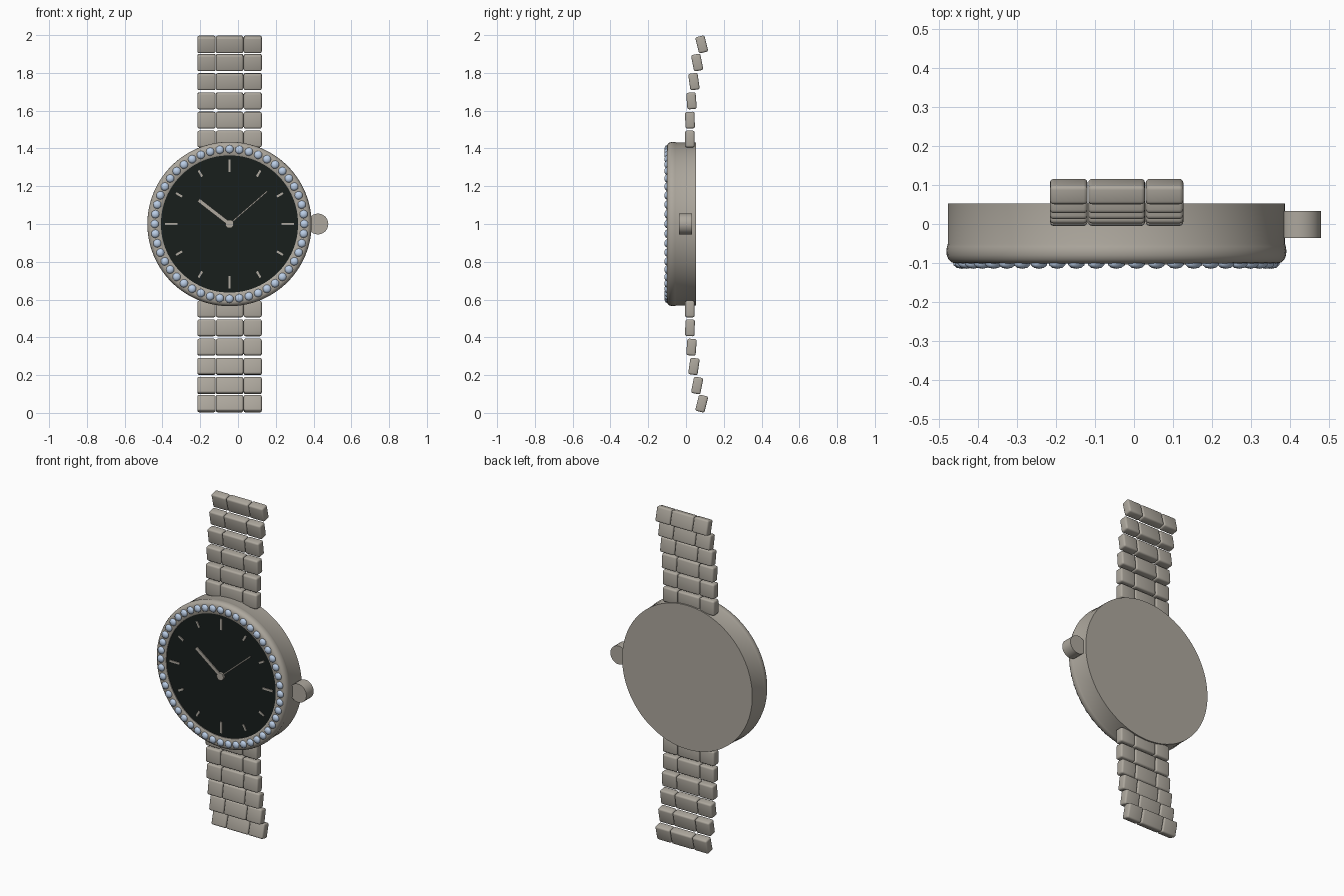
import bpy, bmesh, math
from math import sin, cos, pi, radians
from mathutils import Matrix, Vector

if "Cube" in bpy.data.objects:
    bpy.data.objects.remove(bpy.data.objects["Cube"])

CX, CZ = -0.045, 1.0  # centre of the watch face


def material(name, rgb):
    m = bpy.data.materials.new(name)
    m.diffuse_color = (*rgb, 1)
    m.use_nodes = True
    m.node_tree.nodes["Principled BSDF"].inputs["Base Color"].default_value = m.diffuse_color
    return m


METAL = material("warm_steel", (0.42, 0.39, 0.34))
BLACK = material("dial_black", (0.009, 0.013, 0.012))
GEM = material("pale_blue_gem", (0.50, 0.62, 0.80))


def finish(bm, name, mat):
    bmesh.ops.recalc_face_normals(bm, faces=bm.faces)
    for f in bm.faces:
        f.smooth = True
    me = bpy.data.meshes.new(name)
    bm.to_mesh(me)
    bm.free()
    me.set_sharp_from_angle(angle=radians(30))
    me.materials.append(mat)
    ob = bpy.data.objects.new(name, me)
    bpy.context.collection.objects.link(ob)
    return ob


def lathe(name, profile, mat, cx=CX, n=96):
    """Spin (radius, y) points about the y axis, capping open ends."""
    bm = bmesh.new()
    rings = [[bm.verts.new((cx + r * sin(2 * pi * i / n), y, CZ + r * cos(2 * pi * i / n)))
              for i in range(n)] for r, y in profile]
    for a, b in zip(rings, rings[1:]):
        for i in range(n):
            j = (i + 1) % n
            bm.faces.new((a[i], a[j], b[j], b[i]))
    bm.faces.new(rings[0])
    bm.faces.new(rings[-1])
    return finish(bm, name, mat)


def add_box(bm, size, matrix, bevel=0):
    part = bmesh.new()
    bmesh.ops.create_cube(part, size=1, matrix=Matrix.Diagonal((*size, 1)))
    if bevel:
        bmesh.ops.bevel(part, geom=part.edges[:], offset=bevel, segments=3,
                        profile=0.5, affect='EDGES')
    part.transform(matrix)
    tmp = bpy.data.meshes.new("tmp")
    part.to_mesh(tmp)
    part.free()
    bm.from_mesh(tmp)
    bpy.data.meshes.remove(tmp)


def add_bar(bm, clock_angle, r0, r1, width, y, depth):
    """Radial bar on the dial; clock_angle is clockwise from twelve."""
    m = (Matrix.Translation((CX, y, CZ)) @ Matrix.Rotation(clock_angle, 4, 'Y')
         @ Matrix.Translation((0, 0, (r0 + r1) / 2)))
    add_box(bm, (width, depth, r1 - r0), m)


# Case with rounded bezel and shallow recess for the dial
lathe("case", [(0.431, 0.053), (0.431, -0.05), (0.4335, -0.058), (0.435, -0.068),
               (0.434, -0.08), (0.430, -0.09), (0.422, -0.098), (0.412, -0.101),
               (0.370, -0.101), (0.363, -0.097), (0.363, -0.088)], METAL)
lathe("dial", [(0.363, -0.08), (0.363, -0.092)], BLACK)

# Crown: short disc at three o'clock
lathe("crown", [(0.055, 0.033), (0.055, -0.036)], METAL, cx=0.423, n=48)

# Gem ring
bm = bmesh.new()
for i in range(48):
    a = 2 * pi * i / 48
    m = (Matrix.Translation((CX + 0.396 * sin(a), -0.101, CZ + 0.396 * cos(a)))
         @ Matrix.Diagonal((1, 0.62, 1, 1)))
    bmesh.ops.create_icosphere(bm, subdivisions=2, radius=0.022, matrix=m)
finish(bm, "bezel_gems", GEM)

# Hour markers, longer at the quarters
bm = bmesh.new()
for h in range(12):
    if h % 3 == 0:
        add_bar(bm, h * pi / 6, 0.275, 0.342, 0.012, -0.093, 0.006)
    else:
        add_bar(bm, h * pi / 6, 0.290, 0.327, 0.011, -0.093, 0.006)
finish(bm, "hour_markers", METAL)

# Hands and hub
bm = bmesh.new()
add_bar(bm, math.atan2(-31, 24), 0, 0.207, 0.020, -0.098, 0.005)
finish(bm, "hour_hand", METAL)
bm = bmesh.new()
add_bar(bm, math.atan2(38, 33), 0, 0.266, 0.007, -0.102, 0.004)
finish(bm, "minute_hand", METAL)
lathe("hand_hub", [(0.022, -0.09), (0.022, -0.106)], METAL, n=32)

# Bracelet rows: (distance from centre, y, tilt in degrees), mirrored above and below
ROWS = [(0.450, 0.020, 0), (0.550, 0.021, 1.5), (0.652, 0.029, 4.5),
        (0.754, 0.042, 8), (0.855, 0.059, 11), (0.951, 0.083, 14)]
COLUMNS = [(-0.215, -0.119), (-0.117, 0.028), (0.030, 0.126)]
for side, name in ((1, "upper_bracelet"), (-1, "lower_bracelet")):
    bm = bmesh.new()
    for d, y, tilt in ROWS:
        for x0, x1 in COLUMNS:
            m = (Matrix.Translation(((x0 + x1) / 2, y, CZ + side * d))
                 @ Matrix.Rotation(radians(side * tilt), 4, 'X'))
            add_box(bm, (x1 - x0, 0.050, 0.088), m, bevel=0.010)
    finish(bm, name, METAL)
